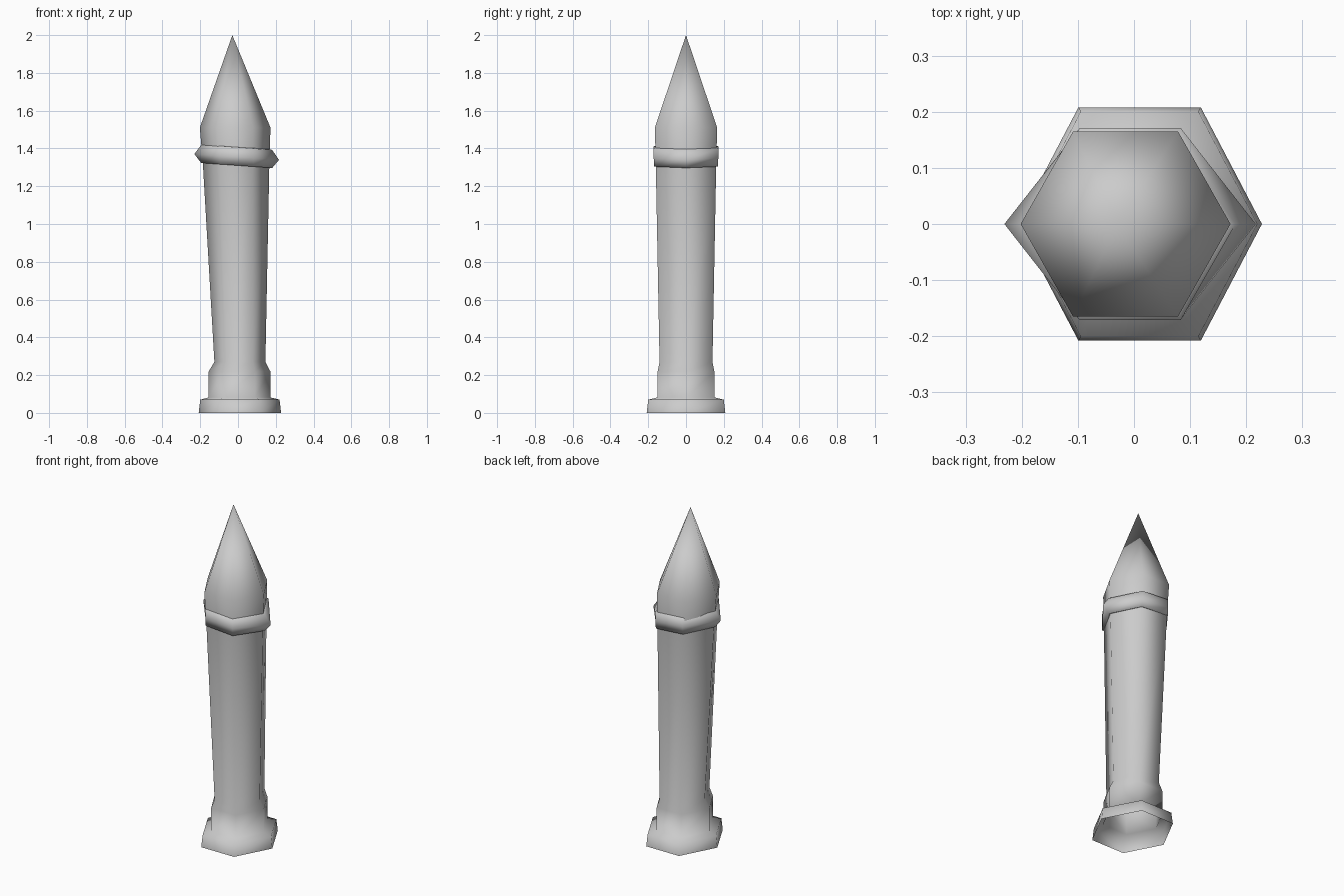
import bpy, bmesh, math

cube = bpy.data.objects.get("Cube")
if cube:
    bpy.data.objects.remove(cube, do_unlink=True)

stone = bpy.data.materials.new("grey stone")
stone.use_nodes = True
GREY = (0.6, 0.6, 0.6, 1)
stone.diffuse_color = GREY
stone.node_tree.nodes["Principled BSDF"].inputs["Base Color"].default_value = GREY


def hexagon(bm, z, cx, rx, ry, corner=0.5, tilt=0):
    """One six-sided row, with points on the x axis; tilt slopes it along x."""
    ring = []
    for i in range(6):
        a = math.radians(60 * i)
        x = rx * (math.cos(a) if i % 3 == 0 else math.copysign(corner, math.cos(a)))
        y = ry * math.sin(a) / math.sin(math.pi / 3)
        ring.append(bm.verts.new((cx + x, y, z - tilt * x)))
    return ring


def bridge(bm, low, high):
    for i in range(6):
        j = (i + 1) % 6
        bm.faces.new((low[i], low[j], high[j], high[i]))


def finish(bm, name):
    mesh = bpy.data.meshes.new(name)
    bm.to_mesh(mesh)
    bm.free()
    mesh.materials.append(stone)
    mesh.shade_smooth()
    obj = bpy.data.objects.new(name, mesh)
    bpy.context.collection.objects.link(obj)
    return obj


# Column: plinth, foot, flaring shaft and pointed cap, open underneath
bm = bmesh.new()
profile = [  # height, centre x, half width, half depth
    (0.0, 0.01, 0.218, 0.208),
    (0.07, 0.01, 0.21, 0.2),
    (0.082, 0.008, 0.163, 0.152),
    (0.22, 0.008, 0.163, 0.15),
    (0.27, 0.01, 0.135, 0.14),
    (1.32, -0.01, 0.176, 0.16),
    (1.51, -0.015, 0.187, 0.165),
]
rows = [hexagon(bm, *p) for p in profile]
for low, high in zip(rows, rows[1:]):
    bridge(bm, low, high)
tip = bm.verts.new((-0.03, 0, 2))
for i in range(6):
    bm.faces.new((rows[-1][i], rows[-1][(i + 1) % 6], tip))
finish(bm, "column")

# Collar: slightly tilted band that comes to a ridge at both sides
bm = bmesh.new()
collar = [  # height, half width, half depth, corner position
    (1.315, 0.17, 0.15, 0.5),
    (1.31, 0.188, 0.168, 0.48),
    (1.355, 0.224, 0.171, 0.4),
    (1.405, 0.188, 0.171, 0.48),
    (1.41, 0.17, 0.15, 0.5),
]
rows = [hexagon(bm, z, -0.007, rx, ry, c, 0.07) for z, rx, ry, c in collar]
for low, high in zip(rows, rows[1:]):
    bridge(bm, low, high)
finish(bm, "collar")
